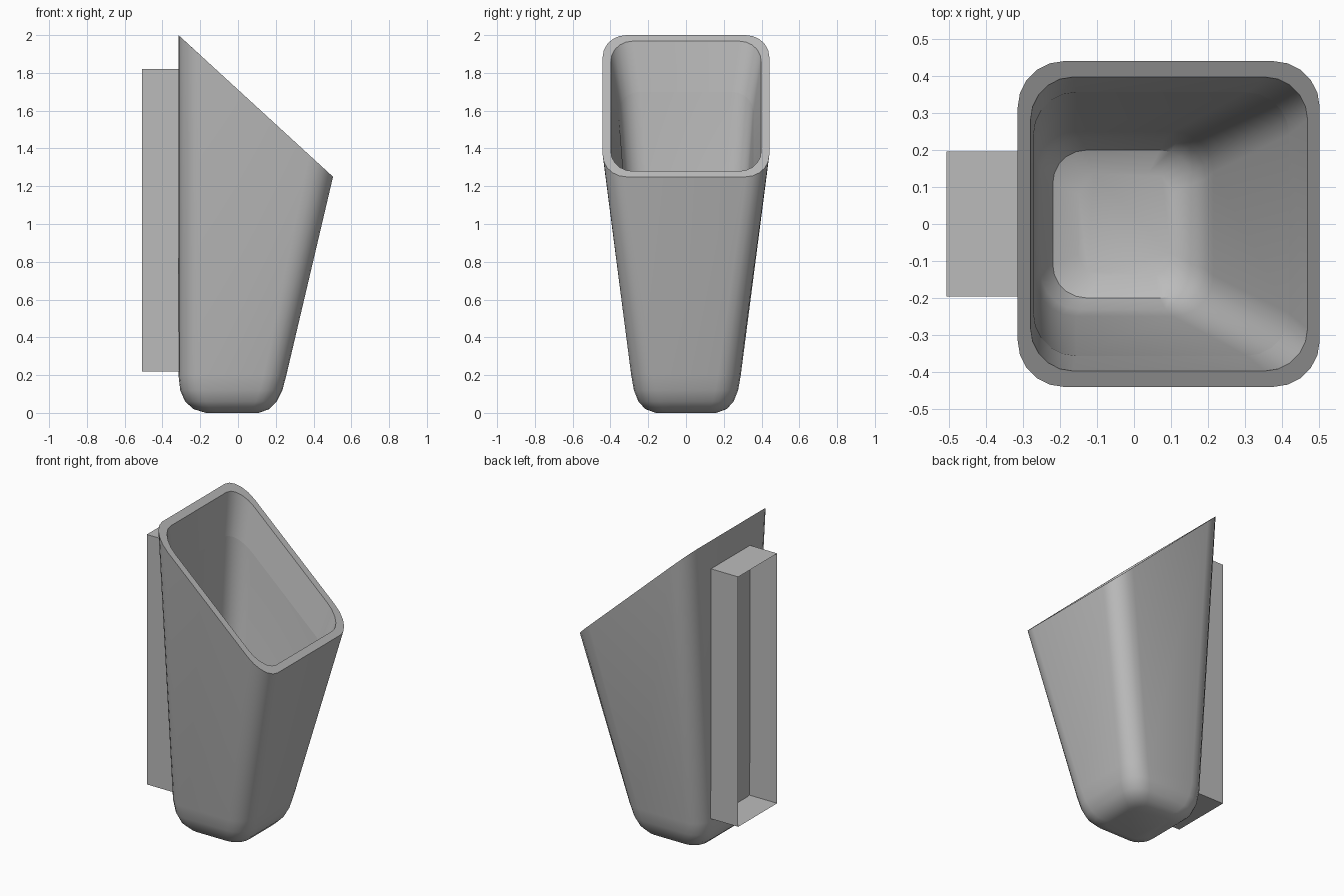
import bpy, bmesh, math

cube = bpy.data.objects.get("Cube")
if cube:
    bpy.data.objects.remove(cube, do_unlink=True)

# One plain grey for everything
GREY = (0.5, 0.5, 0.5, 1.0)
grey = bpy.data.materials.new("plain grey")
grey.use_nodes = True
grey.diffuse_color = GREY
grey.node_tree.nodes["Principled BSDF"].inputs["Base Color"].default_value = GREY


def add_object(name, bm):
    mesh = bpy.data.meshes.new(name)
    bm.to_mesh(mesh)
    bm.free()
    mesh.materials.append(grey)
    obj = bpy.data.objects.new(name, mesh)
    bpy.context.collection.objects.link(obj)
    return obj


def ring(bm, x0, x1, y, r, z0, z1, steps=5):
    """Rounded rectangle whose height runs from z0 at x0 to z1 at x1."""
    verts = []
    corners = [(x1 - r, y - r), (x0 + r, y - r), (x0 + r, r - y), (x1 - r, r - y)]
    for i, (cx, cy) in enumerate(corners):
        for k in range(steps + 1):
            a = math.pi / 2 * (i + k / steps)
            px, py = cx + r * math.cos(a), cy + r * math.sin(a)
            pz = z0 + (z1 - z0) * (px - x0) / (x1 - x0)
            verts.append(bm.verts.new((px, py, pz)))
    return verts


# Cup: lofted from the outer base, up over the slanted rim, down to the inner floor
CUP = [
    # x0, x1, half width, corner radius, z at x0, z at x1
    (-0.17, 0.11, 0.16, 0.07, 0.0, 0.0),
    (-0.235, 0.165, 0.215, 0.09, 0.02, 0.02),
    (-0.28, 0.205, 0.252, 0.11, 0.06, 0.06),
    (-0.306, 0.235, 0.276, 0.12, 0.12, 0.12),
    (-0.315, 0.256, 0.29, 0.12, 0.20, 0.20),
    (-0.315, 0.503, 0.441, 0.125, 2.0, 1.25),     # outer rim
    (-0.28, 0.470, 0.398, 0.115, 1.968, 1.28),    # inner rim
    (-0.272, 0.420, 0.357, 0.115, 1.70, 1.065),   # inner crease
    (-0.268, 0.215, 0.25, 0.11, 0.22, 0.22),
    (-0.255, 0.195, 0.232, 0.11, 0.14, 0.14),
    (-0.22, 0.16, 0.20, 0.09, 0.08, 0.08),
    (-0.15, 0.10, 0.14, 0.06, 0.05, 0.05),
]
bm = bmesh.new()
rings = [ring(bm, *row) for row in CUP]
count = len(rings[0])
for a, b in zip(rings, rings[1:]):
    for i in range(count):
        j = (i + 1) % count
        bm.faces.new((a[i], a[j], b[j], b[i]))
bm.faces.new(rings[0][::-1])
bm.faces.new(rings[-1])
bmesh.ops.recalc_face_normals(bm, faces=bm.faces)
cup = add_object("cup", bm)

bpy.ops.object.select_all(action='DESELECT')
cup.select_set(True)
bpy.context.view_layer.objects.active = cup
bpy.ops.object.shade_smooth_by_angle(angle=math.radians(35))

# Keep the crease inside the cup sharp
crease = set(range(7 * count, 8 * count))
for edge in cup.data.edges:
    if set(edge.vertices) <= crease:
        edge.use_edge_sharp = True

# Wall bracket: thin sheet frame, open at the back and against the cup
bm = bmesh.new()
section = [(-0.197, 0.22), (0.197, 0.22), (0.197, 1.82), (-0.197, 1.82)]
back = [bm.verts.new((-0.508, y, z)) for y, z in section]
front = [bm.verts.new((-0.308, y, z)) for y, z in section]
for i in range(4):
    j = (i + 1) % 4
    bm.faces.new((back[i], back[j], front[j], front[i]))
for f in bm.faces:
    f.normal_update()
    c = f.calc_center_median()
    if f.normal.y * c.y + f.normal.z * (c.z - 1.02) < 0:
        f.normal_flip()
add_object("wall_bracket", bm)
